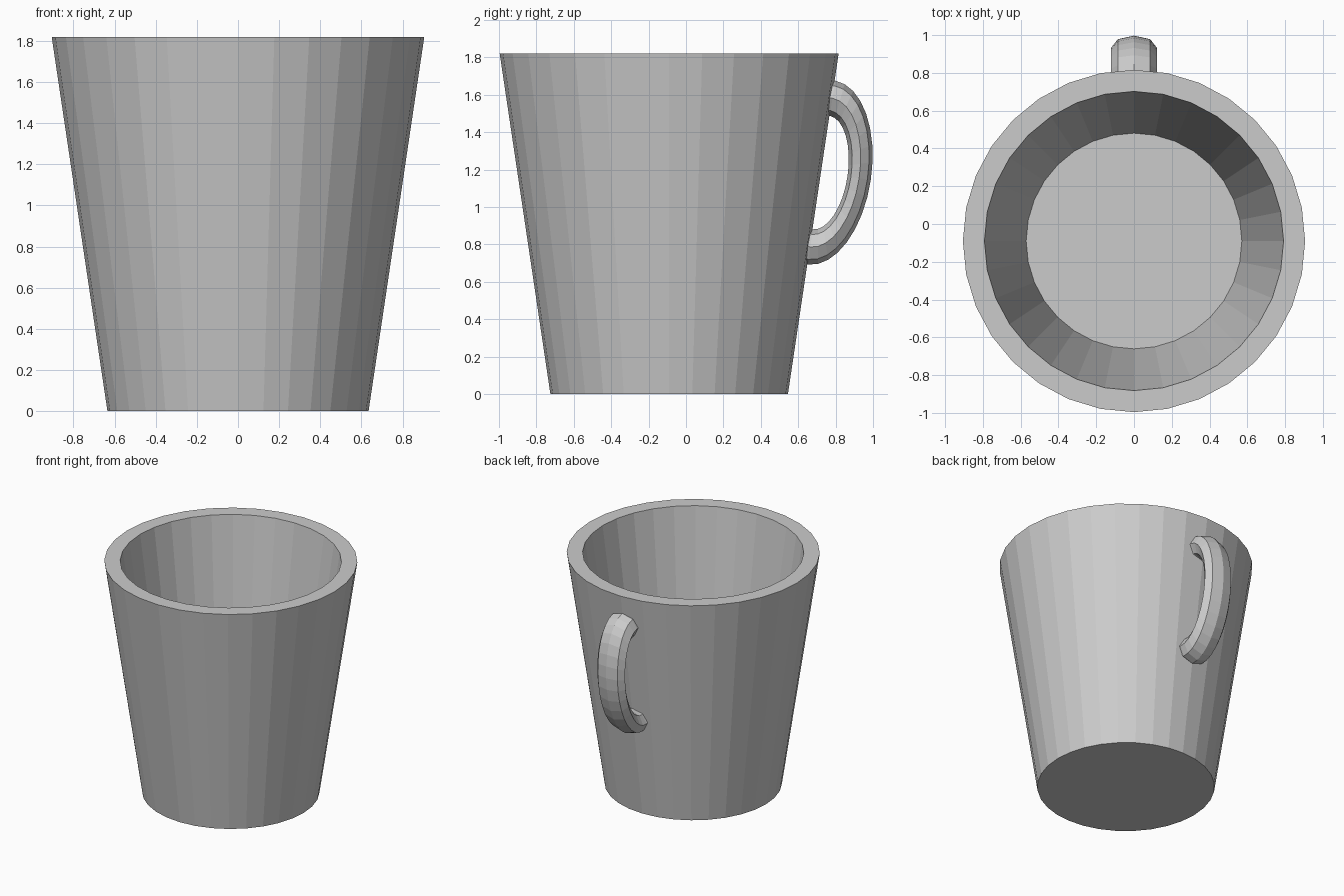
import bpy, bmesh
from math import sin, cos, pi, radians, atan2

cube = bpy.data.objects.get("Cube")
if cube:
    bpy.data.objects.remove(cube, do_unlink=True)

# Single grey ceramic colour
grey = bpy.data.materials.new("grey_ceramic")
grey.use_nodes = True
grey.diffuse_color = (0.6, 0.6, 0.6, 1)
grey.node_tree.nodes["Principled BSDF"].inputs["Base Color"].default_value = grey.diffuse_color


def skin(name, rings):
    """Bridge a series of closed rings and cap both ends."""
    bm = bmesh.new()
    loops = [[bm.verts.new(p) for p in ring] for ring in rings]
    n = len(loops[0])
    for a, b in zip(loops, loops[1:]):
        for i in range(n):
            j = (i + 1) % n
            bm.faces.new((a[i], a[j], b[j], b[i]))
    bm.faces.new(loops[0][::-1])
    bm.faces.new(loops[-1])
    bmesh.ops.recalc_face_normals(bm, faces=bm.faces)
    mesh = bpy.data.meshes.new(name)
    bm.to_mesh(mesh)
    bm.free()
    mesh.materials.append(grey)
    obj = bpy.data.objects.new(name, mesh)
    bpy.context.collection.objects.link(obj)
    return obj


# Tapered cup: outer base, outer rim, inner rim, inner floor
CUP_Y, SIDES = -0.09, 32
profile = [(0.635, 0), (0.906, 1.82), (0.792, 1.82), (0.571, 0.25)]
skin("cup_body", [[(r * cos(2 * pi * i / SIDES), CUP_Y + r * sin(2 * pi * i / SIDES), z)
                   for i in range(SIDES)] for r, z in profile])

# Oval half-ring handle leaning with the wall, its ends sunk into the wall
TILT = atan2(0.271, 1.82)
MID_Y, MID_Z = 0.72, 1.185
STEPS, TUBE = 18, 8


def handle_ring(u):
    ring = []
    for k in range(TUBE):
        v = 2 * pi * k / TUBE
        out = (0.208 + 0.063 * cos(v)) * cos(u)
        up = (0.402 + 0.095 * cos(v)) * sin(u)
        ring.append((0.121 * sin(v),
                     MID_Y + out * cos(TILT) + up * sin(TILT),
                     MID_Z + up * cos(TILT) - out * sin(TILT)))
    return ring


skin("handle", [handle_ring(radians(-100 + 200 * s / STEPS)) for s in range(STEPS + 1)])
